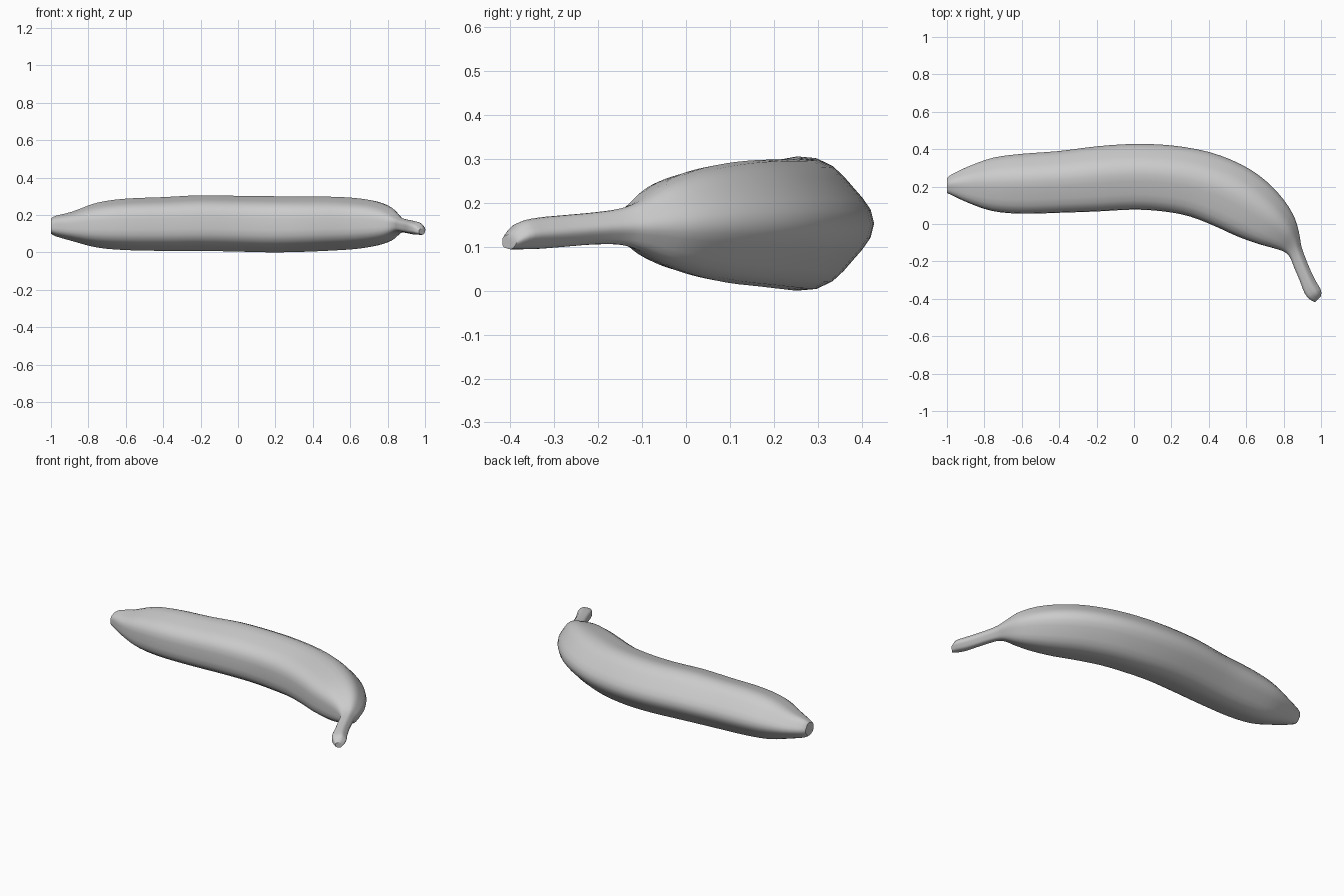
import bpy, bmesh, math
from mathutils import Vector

cube = bpy.data.objects.get("Cube")
if cube:
    bpy.data.objects.remove(cube, do_unlink=True)

# Stations along the fruit: outer x, outer y, inner x, inner y, bottom z, top z
STATIONS = [
    (-1, .245, -1, .165, .1, .18),
    (-.975, .265, -.975, .155, .086, .195),
    (-.88, .31, -.89, .115, .06, .218),
    (-.75, .355, -.76, .07, .026, .265),
    (-.6, .375, -.6, .055, .012, .287),
    (-.4, .39, -.4, .06, .008, .295),
    (-.2, .415, -.2, .067, .008, .305),
    (0, .428, 0, .077, .004, .302),
    (.2, .42, .16, .067, 0, .3),
    (.4, .385, .3, .04, .003, .298),
    (.57, .32, .44, -.015, .01, .297),
    (.7, .235, .55, -.065, .018, .29),
    (.8, .13, .66, -.105, .035, .273),
    (.86, .03, .75, -.13, .06, .242),
    (.885, -.06, .805, -.15, .09, .205),
    (.895, -.12, .835, -.18, .104, .187),
    (.92, -.19, .855, -.23, .105, .178),
    (.945, -.25, .885, -.3, .1, .172),
    (.975, -.31, .91, -.365, .095, .166),
    (1, -.355, .935, -.4, .094, .156),
    (1, -.385, .968, -.418, .094, .128),
]
SIDES, STEPS = 30, 3


def spline(a, b, c, d, t):
    return [.5 * (2 * q + (r - p) * t + (2 * p - 5 * q + 4 * r - s) * t * t
                  + (3 * q - p - 3 * r + s) * t ** 3)
            for p, q, r, s in zip(a, b, c, d)]


def smooth_stations():
    last = len(STATIONS) - 1
    for i in range(last):
        four = [STATIONS[min(max(i + k, 0), last)] for k in (-1, 0, 1, 2)]
        for k in range(STEPS):
            yield spline(*four, k / STEPS)
    yield STATIONS[last]


# Soft five-ridged cross-section, fitted to a unit square
section = []
for i in range(SIDES):
    angle = math.tau * i / SIDES
    radius = 1 + .045 * math.cos(5 * angle)
    section.append((radius * math.cos(angle), radius * math.sin(angle)))
us, vs = zip(*section)
section = [((u - min(us)) / (max(us) - min(us)),
            (v - min(vs)) / (max(vs) - min(vs))) for u, v in section]

# Skin, blossom end and stem as one loft
bm = bmesh.new()
rings = []
for ox, oy, ix, iy, low, high in smooth_stations():
    outer, inner = Vector((ox, oy, 0)), Vector((ix, iy, 0))
    ring = []
    for u, v in section:
        point = inner.lerp(outer, u)
        point.z = low + (high - low) * v
        ring.append(bm.verts.new(point))
    rings.append(ring)
for a, b in zip(rings, rings[1:]):
    for i in range(SIDES):
        j = (i + 1) % SIDES
        bm.faces.new((a[i], a[j], b[j], b[i]))
bm.faces.new(rings[0])
bm.faces.new(rings[-1])
bmesh.ops.recalc_face_normals(bm, faces=bm.faces)
mesh = bpy.data.meshes.new("banana")
bm.to_mesh(mesh)
bm.free()
banana = bpy.data.objects.new("banana", mesh)
bpy.context.collection.objects.link(banana)

# Plain grey skin
grey = bpy.data.materials.new("light grey")
grey.use_nodes = True
grey.diffuse_color = (.6, .6, .6, 1)
grey.node_tree.nodes["Principled BSDF"].inputs["Base Color"].default_value = (.6, .6, .6, 1)
mesh.materials.append(grey)

bpy.ops.object.select_all(action='DESELECT')
banana.select_set(True)
bpy.context.view_layer.objects.active = banana
bpy.ops.object.shade_smooth_by_angle(angle=math.radians(40))
